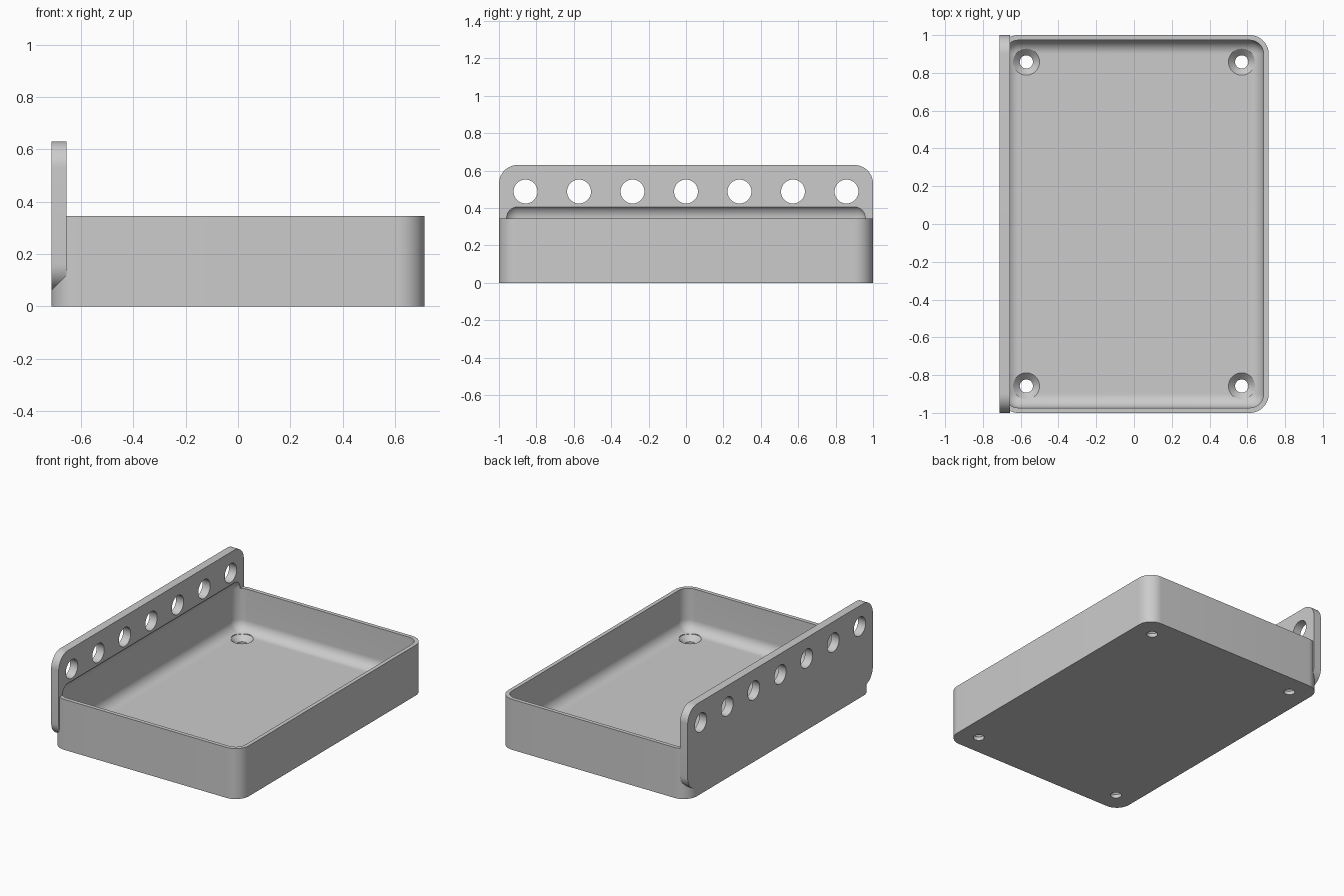
import bpy, bmesh, math
from mathutils import Matrix, Vector

cube = bpy.data.objects.get("Cube")
if cube:
    bpy.data.objects.remove(cube, do_unlink=True)

HX, HY = 0.713, 1.0          # half width and half depth
TRAY_H, PLATE_H = 0.345, 0.63
PLATE_T, WALL, FLOOR = 0.057, 0.027, 0.06
R = 0.1                      # outer corner radius

grey = bpy.data.materials.new("light grey")
grey.use_nodes = True
grey.diffuse_color = (0.6, 0.6, 0.6, 1)
grey.node_tree.nodes["Principled BSDF"].inputs["Base Color"].default_value = (0.6, 0.6, 0.6, 1)


def make_object(name, bm):
    bmesh.ops.recalc_face_normals(bm, faces=bm.faces)
    mesh = bpy.data.meshes.new(name)
    bm.to_mesh(mesh)
    bm.free()
    mesh.materials.append(grey)
    obj = bpy.data.objects.new(name, mesh)
    bpy.context.collection.objects.link(obj)
    return obj


def rounded_box(name, lo, hi, radius, axis=None):
    """Box between two corners; rounds edges along one axis, or all edges."""
    lo, hi = Vector(lo), Vector(hi)
    bm = bmesh.new()
    bmesh.ops.create_cube(bm, size=1)
    for v in bm.verts:
        v.co = Vector([lo[i] + (v.co[i] + 0.5) * (hi[i] - lo[i]) for i in range(3)])
    edges = [e for e in bm.edges
             if axis is None or abs(e.verts[0].co[axis] - e.verts[1].co[axis]) > 1e-4]
    bmesh.ops.bevel(bm, geom=edges, offset=radius, segments=14,
                    profile=0.5, affect='EDGES', clamp_overlap=True)
    return make_object(name, bm)


def add_lathe(bm, profile, matrix, sides=48):
    """Closed solid turned from (radius, height) points."""
    rings = []
    for r, z in profile:
        angles = [2 * math.pi * i / sides for i in range(sides)]
        rings.append([bm.verts.new(matrix @ Vector((r * math.cos(a), r * math.sin(a), z)))
                      for a in angles])
    for low, high in zip(rings, rings[1:]):
        for i in range(sides):
            j = (i + 1) % sides
            bm.faces.new((low[i], low[j], high[j], high[i]))
    bm.faces.new(rings[0][::-1])
    bm.faces.new(rings[-1])


def combine(target, tool, operation):
    mod = target.modifiers.new(operation.lower(), 'BOOLEAN')
    mod.operation = operation
    mod.solver = 'EXACT'
    mod.object = tool
    bpy.ops.object.select_all(action='DESELECT')
    bpy.context.view_layer.objects.active = target
    target.select_set(True)
    bpy.ops.object.modifier_apply(modifier=mod.name)
    bpy.data.objects.remove(tool, do_unlink=True)


# Tray block and upright mounting plate, fused
tray = rounded_box("tray_with_mounting_plate", (-HX, -HY, 0), (HX, HY, TRAY_H), R, axis=2)
plate = rounded_box("mounting_plate", (-HX, -HY, 0.06), (-HX + PLATE_T, HY, PLATE_H), R, axis=0)
combine(tray, plate, 'UNION')

# Fully rounded cavity, which also leaves a shallow recess in the plate
inner_x, inner_y = HX - WALL, HY - WALL
cavity = rounded_box("cavity_cutter", (-inner_x, -inner_y, FLOOR), (inner_x, inner_y, 0.42), R - WALL)
combine(tray, cavity, 'DIFFERENCE')

# Countersunk floor holes and the row of plate holes
bm = bmesh.new()
countersink = [(0.035, -0.05), (0.035, FLOOR - 0.035), (0.07, FLOOR), (0.07, 0.15)]
for sx in (-1, 1):
    for sy in (-1, 1):
        add_lathe(bm, countersink, Matrix.Translation((0.57 * sx, 0.858 * sy, 0)))
for i in range(-3, 4):
    place = Matrix.Translation((-HX, 0.286 * i, 0.488)) @ Matrix.Rotation(math.pi / 2, 4, 'Y')
    add_lathe(bm, [(0.064, -0.1), (0.064, 0.15)], place)
combine(tray, make_object("hole_cutter", bm), 'DIFFERENCE')

# Smooth the rounded surfaces, keep edges crisp
bpy.ops.object.select_all(action='DESELECT')
tray.select_set(True)
bpy.context.view_layer.objects.active = tray
bpy.ops.object.shade_smooth_by_angle(angle=math.radians(25))
